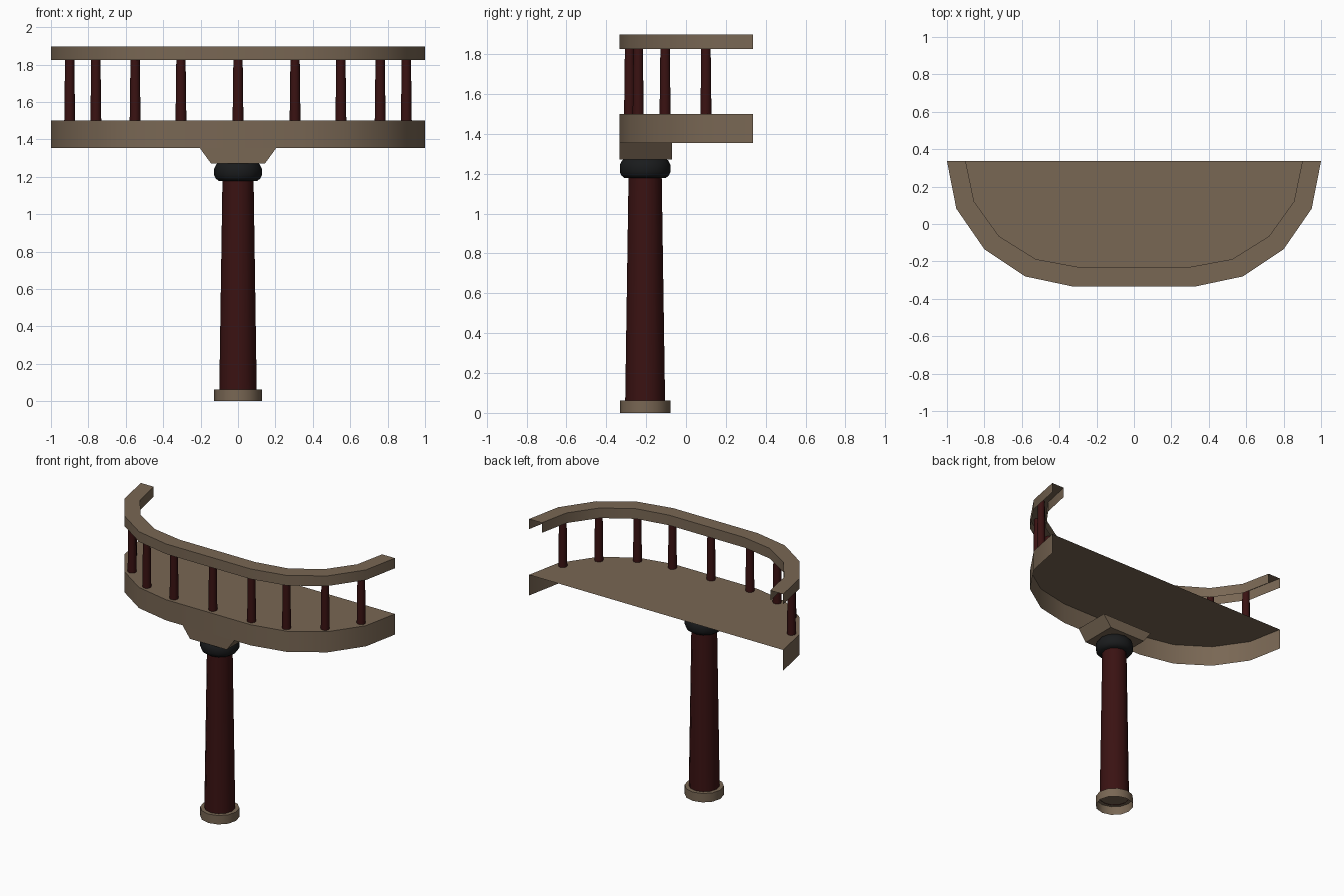
import bpy, math

if "Cube" in bpy.data.objects:
    bpy.data.objects.remove(bpy.data.objects["Cube"])


def material(name, rgb):
    m = bpy.data.materials.new(name)
    m.diffuse_color = (*rgb, 1)
    m.use_nodes = True
    m.node_tree.nodes["Principled BSDF"].inputs["Base Color"].default_value = m.diffuse_color
    return m


WOOD = material("tan_wood", (0.19, 0.135, 0.088))
RED = material("dark_red", (0.042, 0.006, 0.006))
BLACK = material("black", (0.01, 0.011, 0.012))


def add_mesh(name, verts, faces, mat, loc=(0, 0, 0), smooth=True):
    me = bpy.data.meshes.new(name)
    me.from_pydata(verts, [], faces)
    me.materials.append(mat)
    ob = bpy.data.objects.new(name, me)
    ob.location = loc
    bpy.context.collection.objects.link(ob)
    if smooth:
        bpy.ops.object.select_all(action='DESELECT')
        bpy.context.view_layer.objects.active = ob
        ob.select_set(True)
        bpy.ops.object.shade_smooth_by_angle(angle=math.radians(40))
    return ob


def lathe(name, profile, mat, loc, n=12, bottom=False, top=False):
    """Revolve (radius, z) points, listed bottom to top."""
    verts = [(r * math.cos(2 * math.pi * i / n), r * math.sin(2 * math.pi * i / n), z)
             for r, z in profile for i in range(n)]
    faces = [(k * n + i, k * n + (i + 1) % n, (k + 1) * n + (i + 1) % n, (k + 1) * n + i)
             for k in range(len(profile) - 1) for i in range(n)]
    if bottom:
        faces.append(tuple(reversed(range(n))))
    if top:
        faces.append(tuple(range(len(verts) - n, len(verts))))
    return add_mesh(name, verts, faces, mat, loc)


def sweep(name, rings, mat, fill=False):
    """Bridge successive (path, z) curves; optionally fill the last one."""
    n = len(rings[0][0])
    verts = [(x, y, z) for path, z in rings for x, y in path]
    faces = [(k * n + i, k * n + i + 1, (k + 1) * n + i + 1, (k + 1) * n + i)
             for k in range(len(rings) - 1) for i in range(n - 1)]
    if fill:
        faces.append(tuple(range(len(verts) - n, len(verts))))
    return add_mesh(name, verts, faces, mat)


def mirrored(half):
    return half + [(-x, y) for x, y in reversed(half)]


outer = mirrored([(-1, .336), (-.95, .082), (-.80, -.135), (-.583, -.28), (-.333, -.333)])
inner = mirrored([(-.90, .336), (-.855, .12), (-.722, -.065), (-.525, -.188), (-.297, -.23)])

# Balcony floor with a skirt, open below and behind
sweep("balcony_floor", [(outer, 1.353), (outer, 1.5)], WOOD, fill=True)

# Handrail: hollow channel open below
sweep("handrail", [(outer, 1.825), (outer, 1.897), (inner, 1.897), (inner, 1.825)], WOOD)

# Balusters
spots = [(0, -.283), (.305, -.283), (.55, -.24), (.76, -.105), (.9, .1)]
spots += [(-x, y) for x, y in spots[1:]]
for i, (x, y) in enumerate(spots):
    lathe(f"baluster_{i + 1}", [(.029, 1.5), (.024, 1.893)], RED, (x, y, 0), n=10)

# Support column, base and capital
axis = (0, -.205, 0)
lathe("column_base", [(.127, 0), (.127, .063)], WOOD, axis, top=True)
lathe("column", [(.1, .06), (.083, 1.2)], RED, axis)
lathe("capital", [(.103, 1.178), (.118, 1.19), (.127, 1.208), (.127, 1.244), (.116, 1.265), (.1, 1.28)],
      BLACK, axis, bottom=True, top=True)

# Tapered bracket between capital and floor
y0, y1 = -.333, -.07
v = [(-.145, y0, 1.272), (.145, y0, 1.272), (.145, y1, 1.272), (-.145, y1, 1.272),
     (-.205, y0, 1.355), (.205, y0, 1.355), (.205, y1, 1.355), (-.205, y1, 1.355)]
f = [(3, 2, 1, 0), (4, 5, 6, 7)] + [(i, (i + 1) % 4, (i + 1) % 4 + 4, i + 4) for i in range(4)]
add_mesh("bracket", v, f, WOOD, smooth=False)
